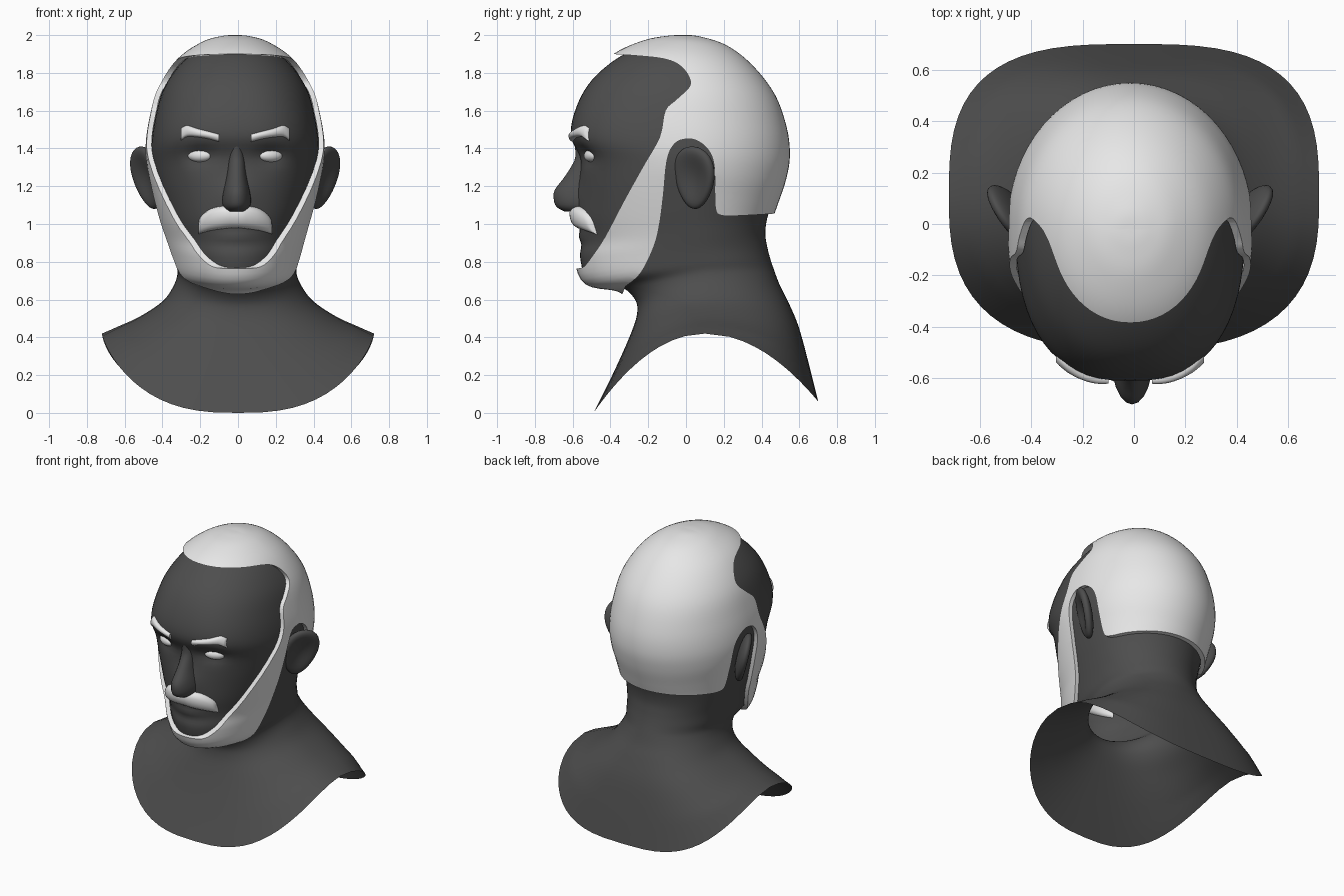
import bpy, bmesh, math
from mathutils import Vector, Matrix
from mathutils.bvhtree import BVHTree

if "Cube" in bpy.data.objects:
    bpy.data.objects.remove(bpy.data.objects["Cube"])

SIDES, STEPS = 64, 5
SHIFT = -0.015          # the head sits slightly off centre


def material(name, value):
    m = bpy.data.materials.new(name)
    m.use_nodes = True
    colour = (value, value, value, 1)
    m.diffuse_color = colour
    m.node_tree.nodes["Principled BSDF"].inputs["Base Color"].default_value = colour
    return m


SKIN = material("dark skin", 0.075)
HAIR = material("white hair", 0.8)
EYE = material("eye white", 0.95)


def spline(points, n):
    """Smooth path through the points."""
    v = [Vector(p) for p in points]
    v = [v[0]] + v + [v[-1]]
    out = []
    for i in range(1, len(v) - 2):
        a, b, c, d = v[i - 1:i + 3]
        for k in range(n):
            t = k / n
            out.append((b * 2 + (c - a) * t + (a * 2 - b * 5 + c * 4 - d) * t * t
                        + (b * 3 - a - c * 3 + d) * t ** 3) / 2)
    return out + [v[-2]]


def finish(name, bm, mat, angle=180):
    mesh = bpy.data.meshes.new(name)
    bm.to_mesh(mesh)
    bm.free()
    ob = bpy.data.objects.new(name, mesh)
    bpy.context.collection.objects.link(ob)
    mesh.materials.append(mat)
    smooth(ob, angle)
    return ob


def smooth(ob, angle):
    bpy.ops.object.select_all(action='DESELECT')
    ob.select_set(True)
    bpy.context.view_layer.objects.active = ob
    bpy.ops.object.shade_smooth_by_angle(angle=math.radians(angle))


def loft(rings, closed=False):
    """Skin a stack of rings, optionally capping both ends."""
    bm = bmesh.new()
    rows = [[bm.verts.new(p) for p in ring] for ring in rings]
    n = len(rows[0])
    for up, low in zip(rows, rows[1:]):
        for j in range(n):
            k = (j + 1) % n
            bm.faces.new((low[j], low[k], up[k], up[j]))
    if closed:
        bm.faces.new(rows[0])
        bm.faces.new(rows[-1])
        bmesh.ops.recalc_face_normals(bm, faces=bm.faces)
    bmesh.ops.remove_doubles(bm, verts=bm.verts, dist=1e-5)
    return bm


def bump(x, z, cx, cz, rx, rz):
    return math.exp(-((x - cx) / rx) ** 2 - ((z - cz) / rz) ** 2)


# Head, neck and shoulders: front, side and back outlines from crown to rim
front = [(-.02, 1.97), (-.09, 1.967), (-.21, 1.945), (-.36, 1.88), (-.5, 1.76), (-.58, 1.62),
         (-.61, 1.47), (-.56, 1.34), (-.56, 1.17), (-.565, 1.02), (-.55, .91), (-.56, .82),
         (-.515, .705), (-.35, .67), (-.27, .6), (-.26, .52), (-.3, .4), (-.39, .2), (-.49, 0)]
side = [(0, -.02, 1.97), (.07, -.02, 1.965), (.165, 0, 1.935), (.285, 0, 1.85), (.38, 0, 1.71),
        (.425, 0, 1.55), (.445, 0, 1.41), (.44, 0, 1.3), (.415, 0, 1.18), (.385, .02, 1.05),
        (.36, .04, .95), (.34, .05, .87), (.325, .08, .8), (.315, .1, .74), (.34, .12, .67),
        (.4, .13, .59), (.52, .12, .51), (.64, .11, .455), (.72, .1, .42)]
back = [(-.02, 1.97), (.06, 1.965), (.2, 1.92), (.33, 1.82), (.445, 1.67), (.505, 1.5),
        (.52, 1.36), (.5, 1.24), (.46, 1.12), (.43, 1.03), (.42, .95), (.43, .88),
        (.445, .82), (.465, .76), (.495, .68), (.54, .59), (.595, .46), (.645, .28), (.7, .06)]


def body_rings():
    rings = []
    rows = list(zip(spline(front, STEPS), spline(side, STEPS), spline(back, STEPS)))
    for i, (f, s, b) in enumerate(rows):
        w = min(1, max(0, (i / STEPS - 13) / 4))      # 0 on the head, 1 at the rim
        square = .2 * bump(0, i / STEPS, 0, 6, 1, 2.5)    # broad at the brow, round at the chin
        ring = []
        for j in range(SIDES):
            a = 2 * math.pi * j / SIDES
            c, n = math.cos(a), math.sin(a)
            end, q = (f, 1 - square - .26 * w) if c > 0 else (b, 1 - .34 * w)
            depth = abs(c) ** q
            x = math.copysign(abs(n) ** q, n) * s.x
            y = s.y + (end.x - s.y) * depth
            z = s.z + (end.y - s.z) * depth ** (1 + w)
            if y < -.2:                                # eye sockets, lower lip, nose base
                y += .035 * bump(abs(x), z, .185, 1.365, .075, .05)
                y -= .015 * bump(x, z, 0, .93, .12, .03)
                y -= .03 * bump(x, z, 0, 1.14, .1, .1)
            x += SHIFT * min(1, max(0, (z - .6) / .4))
            ring.append((x, y, z))
        rings.append(ring)
    return rings


rings = body_rings()
bm = loft(rings)
bm.normal_update()
tree = BVHTree.FromBMesh(bm)
finish("head_and_shoulders", bm, SKIN)


def face_y(x, z):
    return tree.ray_cast(Vector((x, -2, z)), Vector((0, 1, 0)))[0].y


# Hair and beard: a shell over the head, trimmed to a side outline
hairline = spline([(-.57, .765), (-.54, .775), (-.5, .825), (-.43, .93), (-.33, 1.12), (-.23, 1.3),
                   (-.14, 1.46), (-.11, 1.6), (-.05, 1.66), (.02, 1.73), (.01, 1.79),
                   (-.04, 1.845), (-.12, 1.875), (-.25, 1.89), (-.39, 1.9)], 4)
nape = spline([(.47, 1.055), (.3, 1.045), (.19, 1.045), (.155, 1.09), (.15, 1.3), (.12, 1.39),
               (.06, 1.44), (0, 1.45), (-.06, 1.425), (-.1, 1.34), (-.12, 1.15), (-.14, 1),
               (-.17, .88), (-.24, .74), (-.32, .67)], 4)
outline = (hairline + [Vector((-.41, 2.2)), Vector((.8, 2.2)), Vector((.8, 1.055))]
           + nape + [Vector((-.37, .55)), Vector((-.75, .55)), Vector((-.75, .765))])
bm = bmesh.new()
face = bm.faces.new([bm.verts.new((-1, p.x, p.y)) for p in outline])
ext = bmesh.ops.extrude_face_region(bm, geom=[face])["geom"]
bmesh.ops.translate(bm, vec=(2, 0, 0), verts=[g for g in ext if isinstance(g, bmesh.types.BMVert)])
bmesh.ops.recalc_face_normals(bm, faces=bm.faces)
cutter = finish("hair_cutter", bm, HAIR, 30)
cutter.hide_render = True

bm = loft(rings[:15 * STEPS])
bm.normal_update()
for v, n in [(v, v.normal.copy()) for v in bm.verts]:
    v.co += n * .003
hair = finish("hair_and_beard", bm, HAIR)
shell = hair.modifiers.new("shell", 'SOLIDIFY')
shell.thickness, shell.offset = .027, 1
trim = hair.modifiers.new("trim", 'BOOLEAN')
trim.operation, trim.solver, trim.object = 'INTERSECT', 'EXACT', cutter
for name in ("shell", "trim"):
    bpy.ops.object.modifier_apply(modifier=name)
smooth(hair, 50)
bpy.data.objects.remove(cutter)

# Nose: stacked ovals of (height, front, half width)
stations = spline([(1.45, -.595, .03), (1.36, -.585, .04), (1.3, -.61, .046), (1.24, -.65, .056),
                   (1.18, -.695, .07), (1.13, -.7, .078), (1.09, -.685, .072), (1.065, -.64, .05)], 3)
nose = []
for z, y, w in stations:
    nose.append([(SHIFT / 2 + w * math.sin(a), -.54 + (y + .54) * math.cos(a), z)
                 for a in [math.tau * j / 20 for j in range(20)]])
finish("nose", loft(nose, True), SKIN, 60)


def strip(name, stations, sign=1):
    """Rounded hair strip across the face from (x, low, high, thickness)."""
    rows = []
    for x, low, high, thick in spline(stations, 4):
        x = sign * x + SHIFT
        mid, half = (low + high) / 2, (high - low) / 2
        row = []
        for j in range(16):
            a = math.tau * j / 16
            z = mid + half * math.copysign(abs(math.sin(a)) ** .8, math.sin(a))
            row.append((x, face_y(x, z) - thick * math.cos(a), z))
        rows.append(row)
    finish(name, loft(rows, True), HAIR, 60)


# Moustache
half = [(.195, .945, .985, .02), (.185, .95, 1.035, .032), (.13, .965, 1.08, .042), (.06, .975, 1.095, .045)]
strip("moustache", half + [(0, .98, 1.085, .04)] + [(-x, *rest) for x, *rest in reversed(half)])

for sign, label in ((1, "left"), (-1, "right")):
    # Eyebrow
    strip(label + "_eyebrow", [(.085, 1.435, 1.475, .018), (.14, 1.45, 1.49, .024),
                               (.2, 1.46, 1.505, .026), (.255, 1.462, 1.522, .026),
                               (.288, 1.44, 1.505, .022)], sign)
    # Eye
    x, z = sign * .187 + SHIFT, 1.362
    bm = bmesh.new()
    bmesh.ops.create_uvsphere(bm, u_segments=24, v_segments=14, radius=1)
    place = (Matrix.Translation((x, face_y(x, z) + .006, z)) @ Matrix.Rotation(sign * .4, 4, 'Z')
             @ Matrix.Diagonal((.068, .035, .034, 1)))
    bmesh.ops.transform(bm, matrix=place, verts=bm.verts)
    finish(label + "_eye", bm, EYE)

    # Ear: hollowed oval, narrower at the lobe, flaring to the rear and top
    bm = bmesh.new()
    bmesh.ops.create_uvsphere(bm, u_segments=28, v_segments=18, radius=1)
    place = (Matrix.Translation((.465, .045, 1.245)) @ Matrix.Rotation(math.radians(15), 4, 'Y')
             @ Matrix.Rotation(math.radians(-32), 4, 'Z') @ Matrix.Diagonal((.045, .12, .17, 1)))
    for v in bm.verts:
        if v.co.x > 0:
            v.co.x *= .1 + 1.2 * (v.co.y ** 2 + v.co.z ** 2)
        v.co.y *= 1 + .22 * v.co.z
        v.co = place @ v.co
        v.co.x = sign * v.co.x + SHIFT
    bmesh.ops.recalc_face_normals(bm, faces=bm.faces)
    finish(label + "_ear", bm, SKIN)
